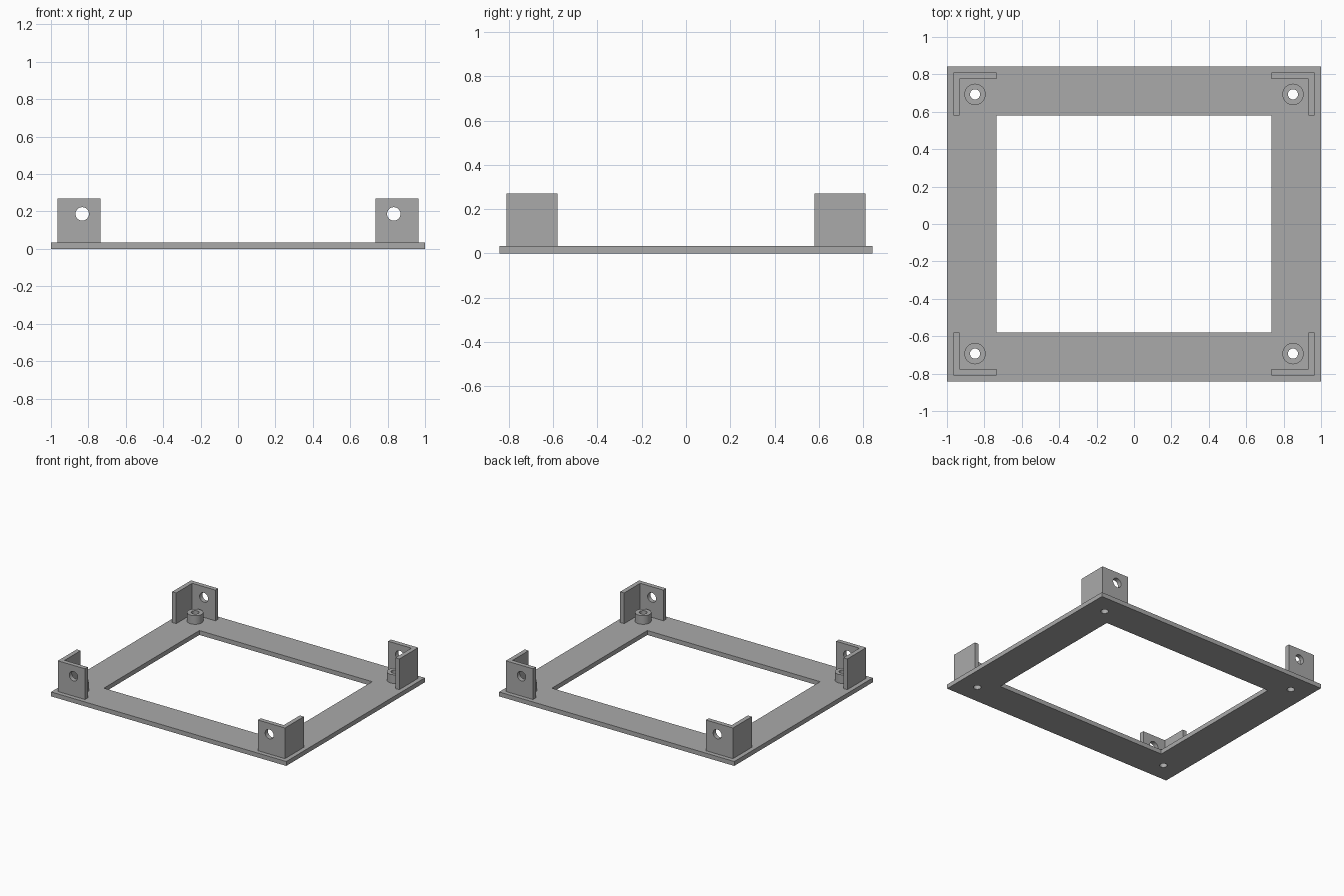
import bpy, bmesh, math

if "Cube" in bpy.data.objects:
    bpy.data.objects.remove(bpy.data.objects["Cube"])

T = 0.034          # sheet thickness
TOP = 0.27         # bracket top
HX, HY = 1.0, 0.842

grey = bpy.data.materials.new("plain grey")
grey.use_nodes = True
grey.diffuse_color = (0.4, 0.4, 0.4, 1)
grey.node_tree.nodes["Principled BSDF"].inputs["Base Color"].default_value = (0.4, 0.4, 0.4, 1)


def rect(hx, hy):
    return [(-hx, -hy), (hx, -hy), (hx, hy), (-hx, hy)]


def circle(cx, cy, r, n=32):
    return [(cx + r * math.cos(2 * math.pi * i / n),
             cy + r * math.sin(2 * math.pi * i / n)) for i in range(n)]


def extrude(name, loops, z0, z1):
    """Solid from closed plan outlines; inner outlines become holes."""
    curve = bpy.data.curves.new(name, "CURVE")
    curve.dimensions, curve.fill_mode = "2D", "BOTH"
    curve.extrude = (z1 - z0) / 2
    for loop in loops:
        spline = curve.splines.new("POLY")
        spline.points.add(len(loop) - 1)
        for point, (x, y) in zip(spline.points, loop):
            point.co = (x, y, 0, 1)
        spline.use_cyclic_u = True
    temp = bpy.data.objects.new(name + "_outline", curve)
    bpy.context.collection.objects.link(temp)
    graph = bpy.context.evaluated_depsgraph_get()
    mesh = bpy.data.meshes.new_from_object(temp.evaluated_get(graph))
    bpy.data.objects.remove(temp)
    bm = bmesh.new()
    bm.from_mesh(mesh)
    bmesh.ops.remove_doubles(bm, verts=bm.verts, dist=1e-5)
    bmesh.ops.translate(bm, verts=bm.verts, vec=(0, 0, (z0 + z1) / 2))
    bmesh.ops.recalc_face_normals(bm, faces=bm.faces)
    bm.to_mesh(mesh)
    bm.free()
    mesh.materials.clear()
    mesh.materials.append(grey)
    mesh.name = name
    obj = bpy.data.objects.new(name, mesh)
    bpy.context.collection.objects.link(obj)
    return obj


def smooth(obj):
    bpy.ops.object.select_all(action="DESELECT")
    obj.select_set(True)
    bpy.context.view_layer.objects.active = obj
    bpy.ops.object.shade_smooth_by_angle(angle=math.radians(30))


def drill(obj, x, y, z, r):
    """Cut a round hole along y, then discard the cutter."""
    bpy.ops.mesh.primitive_cylinder_add(vertices=32, radius=r, depth=0.2,
                                        location=(x, y, z),
                                        rotation=(math.pi / 2, 0, 0))
    cutter = bpy.context.object
    cutter.hide_render = True
    mod = obj.modifiers.new("hole", "BOOLEAN")
    mod.operation, mod.solver, mod.object = "DIFFERENCE", "EXACT", cutter
    bpy.context.view_layer.objects.active = obj
    bpy.ops.object.modifier_apply(modifier=mod.name)
    bpy.data.objects.remove(cutter)


corners = [(sx, sy, f"{'front' if sy < 0 else 'back'}_{'left' if sx > 0 else 'right'}")
           for sx in (-1, 1) for sy in (-1, 1)]
PX, PY, BORE = 0.85, 0.693, 0.027

# Base frame with a window and four screw holes
holes = [circle(sx * PX, sy * PY, BORE) for sx, sy, _ in corners]
smooth(extrude("base_frame", [rect(HX, HY), rect(0.735, 0.58)] + holes, 0, T))

for sx, sy, where in corners:
    # Hollow standoff around the screw hole
    ring = [circle(sx * PX, sy * PY, 0.057), circle(sx * PX, sy * PY, BORE)]
    smooth(extrude("standoff_" + where, ring, T, 0.1))

    # L-shaped corner bracket with a hole through its front or back wall
    ox, oy, ix, iy = 0.966, 0.809, 0.735, 0.58
    ell = [(ox, oy), (ix, oy), (ix, oy - T), (ox - T, oy - T), (ox - T, iy), (ox, iy)]
    bracket = extrude("bracket_" + where, [[(sx * x, sy * y) for x, y in ell]], T, TOP)
    drill(bracket, sx * 0.833, sy * (oy - T / 2), 0.187, 0.036)
    smooth(bracket)
